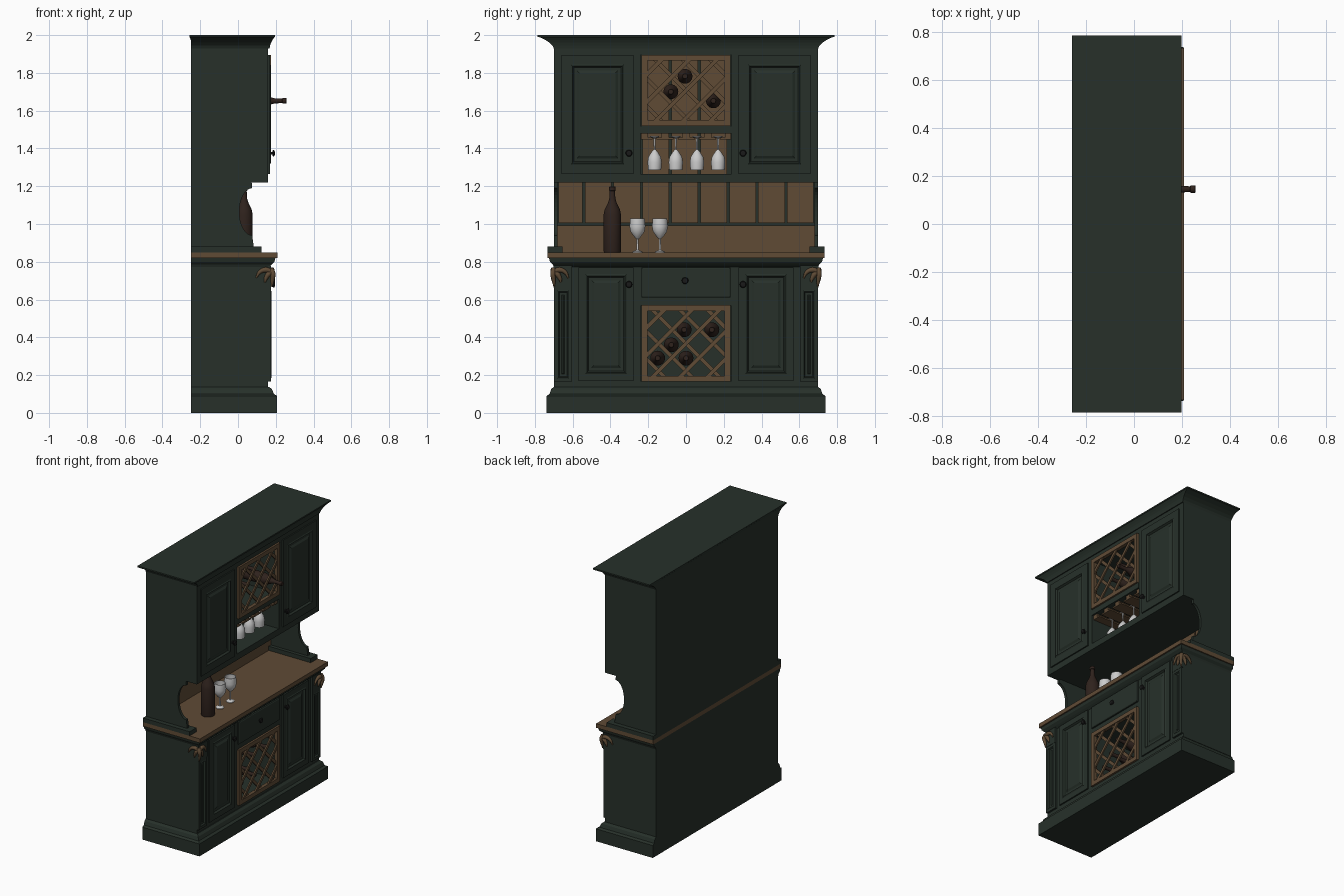
import bpy, bmesh, math
from mathutils import Matrix, Vector

if "Cube" in bpy.data.objects:
    bpy.data.objects.remove(bpy.data.objects["Cube"])


def material(name, rgb):
    m = bpy.data.materials.new(name)
    m.diffuse_color = (*rgb, 1)
    m.use_nodes = True
    m.node_tree.nodes["Principled BSDF"].inputs["Base Color"].default_value = m.diffuse_color
    return m


GREEN = material("dark_green_paint", (0.02, 0.03, 0.023))
WOOD = material("tan_wood", (0.115, 0.07, 0.036))
BROWN = material("bottle_brown", (0.028, 0.016, 0.012))
BLACK = material("knob_black", (0.01, 0.01, 0.01))


def finish(name, bm, mat=None, smooth=False):
    bmesh.ops.recalc_face_normals(bm, faces=bm.faces[:])
    me = bpy.data.meshes.new(name)
    bm.to_mesh(me)
    bm.free()
    ob = bpy.data.objects.new(name, me)
    bpy.context.collection.objects.link(ob)
    if mat:
        me.materials.append(mat)
    if smooth:
        bpy.ops.object.select_all(action='DESELECT')
        ob.select_set(True)
        bpy.context.view_layer.objects.active = ob
        bpy.ops.object.shade_smooth_by_angle(angle=math.radians(35))
    return ob


def box(name, x, y, z, mat=GREEN, insets=()):
    """Box from (min, max) ranges; insets step the +x face in or out."""
    y, z = sorted(y), sorted(z)
    bm = bmesh.new()
    bmesh.ops.create_cube(bm, size=1)
    for v in bm.verts:
        v.co = [r[0] if c < 0 else r[1] for c, r in zip(v.co, (x, y, z))]
    bm.normal_update()
    front = max(bm.faces, key=lambda f: f.calc_center_median().x)
    for t, d in insets:
        bmesh.ops.inset_region(bm, faces=[front], thickness=t, depth=d, use_even_offset=True)
    return finish(name, bm, mat)


def loft(name, levels, mat=GREEN):
    """Stacked rectangles (z, half width, front x, back x) for mouldings."""
    bm = bmesh.new()
    rings = [[bm.verts.new(p) for p in ((b, -w, z), (f, -w, z), (f, w, z), (b, w, z))]
             for z, w, f, b in levels]
    for a, b in zip(rings, rings[1:]):
        for i in range(4):
            bm.faces.new((a[i], a[(i + 1) % 4], b[(i + 1) % 4], b[i]))
    bm.faces.new(rings[0])
    bm.faces.new(rings[-1])
    return finish(name, bm, mat)


def prism(name, pts, axis, lo, hi, mat=GREEN):
    """Extrude a 2D outline: (x,z) along y or (y,z) along x."""
    bm = bmesh.new()
    put = (lambda p, t: (p[0], t, p[1])) if axis == 'y' else (lambda p, t: (t, p[0], p[1]))
    a = [bm.verts.new(put(p, lo)) for p in pts]
    b = [bm.verts.new(put(p, hi)) for p in pts]
    bm.faces.new(a)
    bm.faces.new(b)
    for i in range(len(a)):
        j = (i + 1) % len(a)
        bm.faces.new((a[i], a[j], b[j], b[i]))
    return finish(name, bm, mat)


def lathe(name, profile, mat, matrix, n=24):
    bm = bmesh.new()
    rings = [[bm.verts.new((r * math.cos(k * math.tau / n), r * math.sin(k * math.tau / n), h))
              for k in range(n)] for r, h in profile]
    for a, b in zip(rings, rings[1:]):
        for i in range(n):
            bm.faces.new((a[i], a[(i + 1) % n], b[(i + 1) % n], b[i]))
    bmesh.ops.remove_doubles(bm, verts=bm.verts[:], dist=1e-5)
    bm.transform(matrix)
    return finish(name, bm, mat, True)


def at(x, y, z):
    return Matrix.Translation((x, y, z))


TO_FRONT = Matrix.Rotation(math.pi / 2, 4, 'Y')
BACK = -0.25
BEAD = ((0.008, 0.005), (0.008, -0.013), (0.016, 0), (0.014, 0.008))

# base: plinth, carcass around the rack opening, counter
loft("plinth", [(0, .738, .207, BACK), (.09, .738, .207, BACK), (.1, .722, .19, BACK),
                (.125, .714, .18, BACK), (.138, .70, .165, BACK)])
box("lower_back", (BACK, -.22), (-.70, .70), (.13, .80))
box("lower_bottom_rail", (BACK, .16), (-.24, .24), (.13, .17))
box("drawer_housing", (BACK, .16), (-.24, .24), (.565, .80))
loft("counter_moulding", [(.772, .70, .16, BACK), (.785, .705, .178, BACK),
                          (.80, .72, .193, BACK), (.82, .725, .198, BACK)])
box("countertop", (BACK, .208), (-.733, .733), (.82, .85), WOOD)
box("drawer_front", (.16, .17), (-.235, .235), (.61, .77), GREEN, ((.006, .004),))

# hutch: carcass around the centre niche, crown
box("hutch_back", (BACK, -.225), (-.70, .70), (.85, 1.94))
box("upper_bottom", (BACK, .16), (-.24, .24), (1.22, 1.265))
box("niche_shelf", (BACK, .162), (-.24, .24), (1.48, 1.52))
box("upper_top_rail", (BACK, .16), (-.24, .24), (1.895, 1.94))
loft("crown", [(1.93, .70, .167, BACK), (1.945, .707, .17, BACK), (1.96, .722, .175, BACK),
               (1.975, .745, .183, BACK), (1.988, .772, .192, -.256),
               (1.99, .785, .197, -.258), (2.0, .785, .197, -.258)])

# curved hutch sides have a hollow front edge
arc = [(.075 - .068 * math.cos(t), 1.065 + .125 * math.sin(t))
       for t in [math.pi / 2 - math.pi * i / 16 for i in range(17)]]
side_outline = [(BACK, 1.225), (.072, 1.225)] + arc + [(.085, .87), (BACK, .87)]

knob = [(0, 0), (.012, 0), (.012, .003), (.006, .006), (.006, .012), (.014, .014),
        (.018, .019), (.014, .025), (0, .027)]
lathe("drawer_knob", knob, BLACK, at(.17, -.005, .70) @ TO_FRONT, 16)


def leaves(name, petals):
    """Tapered curling leaves of a carved corner bracket."""
    cu = bpy.data.curves.new(name, 'CURVE')
    cu.dimensions = '3D'
    cu.bevel_depth = .013
    cu.bevel_resolution = 2
    cu.resolution_u = 6
    cu.use_fill_caps = True
    for pts in petals:
        sp = cu.splines.new('BEZIER')
        sp.bezier_points.add(len(pts) - 1)
        for bp, co, r in zip(sp.bezier_points, pts, (1.0, 1.1, .8, .3)):
            bp.co, bp.radius = co, r
            bp.handle_left_type = bp.handle_right_type = 'AUTO'
    ob = bpy.data.objects.new(name, cu)
    bpy.context.collection.objects.link(ob)
    cu.materials.append(WOOD)
    bpy.ops.object.select_all(action='DESELECT')
    ob.select_set(True)
    bpy.context.view_layer.objects.active = ob
    bpy.ops.object.convert(target='MESH')


# everything mirrored left and right
for s, side in ((-1, "left"), (1, "right")):
    box(side + "_lower_cabinet", (BACK, .16), (s * .24, s * .70), (.13, .80))
    box(side + "_lower_door", (.16, .170), (s * .278, s * .568), (.17, .77), GREEN, ((.036, 0),) + BEAD)
    box(side + "_pilaster", (.16, .174), (s * .603, s * .698), (.165, .665), GREEN,
        ((.016, 0), (.006, .003), (.006, -.01), (.012, 0), (.006, .005)))
    box(side + "_pilaster_cap", (.16, .176), (s * .603, s * .702), (.665, .78))
    box(side + "_upper_cabinet", (BACK, .16), (s * .24, s * .70), (1.22, 1.94))
    box(side + "_upper_door", (.16, .169), (s * .278, s * .66), (1.265, 1.895), GREEN, ((.05, 0),) + BEAD)
    box(side + "_side_foot", (BACK, .125), (s * .655, s * .733), (.85, .88))
    prism(side + "_curved_side", side_outline, 'y', s * .68, s * .70)
    for z, tag in ((1.375, "upper"), (.68, "lower")):
        lathe(f"{side}_{tag}_knob", knob, BLACK, at(.169, s * .302, z) @ TO_FRONT, 16)
    leaves(side + "_leaf_bracket", [
        [(.175, s * .702, .75), (.145, s * .704, .757), (.115, s * .704, .745), (.096, s * .704, .715)],
        [(.175, s * .702, .745), (.16, s * .704, .733), (.147, s * .704, .71), (.142, s * .704, .69)],
        [(.176, s * .70, .765), (.185, s * .705, .735), (.182, s * .70, .70), (.178, s * .698, .668)],
        [(.178, s * .695, .75), (.18, s * .67, .757), (.18, s * .64, .745), (.18, s * .622, .712)],
        [(.178, s * .695, .745), (.18, s * .68, .733), (.18, s * .667, .71), (.18, s * .662, .69)]])

# tan backboards with grooves between the planks
edges = [-.68] + [-.542 + .153 * k for k in range(8)] + [.68]
box("backsplash_board", (-.225, -.212), (-.68, .68), (.85, .992), WOOD)
for i, (a, b) in enumerate(zip(edges, edges[1:])):
    box(f"backsplash_plank_{i}", (-.225, -.212), (a + .006, b - .006), (1.004, 1.22), WOOD)
    if a > -.3 and b < .3:
        box(f"niche_plank_{i}", (-.225, -.212), (a + .006, b - .006), (1.265, 1.895), WOOD)


# lattice wine racks
def rack(name, z0, z1, hw=.235, border=.03, step=.146):
    x = (.148, .174)
    for s in (-1, 1):
        box(f"{name}_stile", x, (s * hw, s * (hw - border)), (z0, z1), WOOD)
    for z in (z0, z1 - border):
        box(f"{name}_rail", x, (border - hw, hw - border), (z, z + border), WOOD)
    zc, a, b, h = (z0 + z1) / 2, hw - border + .012, (z1 - z0) / 2 - border + .012, .0075
    for s, layer in ((1, (.15, .16)), (-1, (.16, .17))):
        for k in range(-3, 4):
            c = k * step                       # centre line: z = c - s*y
            ys = sorted((s * (c - b), s * (c + b)))
            lo, hi = max(-a, ys[0]), min(a, ys[1])
            if hi - lo > .03:
                p, q = (lo, zc + c - s * lo), (hi, zc + c - s * hi)
                outline = [(p[0] - h, p[1] - s * h), (q[0] - h, q[1] - s * h),
                           (q[0] + h, q[1] + s * h), (p[0] + h, p[1] + s * h)]
                prism(f"{name}_slat", outline, 'x', *layer, WOOD)


rack("upper_rack", 1.52, 1.895)
rack("lower_rack", .165, .57)

# bottles
bottle = [(0, 0), (.044, 0), (.046, .006), (.046, .20), (.04, .228), (.024, .26), (.016, .285),
          (.014, .325), (.018, .327), (.018, .345), (.015, .348), (0, .348)]
lathe("standing_bottle", bottle, BROWN, at(.032, -.39, .85))
slim = Matrix.Diagonal((.85, .85, 1, 1))
for y, z, tip in ((-.08, 1.70, .14), (-.005, 1.782, .14), (.145, 1.652, .257), (-.01, .44, .14),
                  (.137, .44, .14), (-.078, .36, .14), (-.15, .29, .14), (0, .29, .14)):
    lathe("racked_bottle", bottle, BROWN, at(tip - .348, y, z) @ TO_FRONT @ slim)

# glasses: two on the counter, four hanging from slotted rails
glass = [(0, 0), (.027, 0), (.027, .004), (.006, .012), (.005, .07), (.018, .083), (.037, .11),
         (.042, .138), (.038, .18), (.035, .18), (.039, .138), (.034, .112), (.015, .088), (0, .085)]
for y in (-.257, -.138):
    lathe("counter_glass", glass, None, at(.035, y, .85))
flip = Matrix.Diagonal((.9, .9, -1, 1))
for k in range(4):
    lathe("hanging_glass", glass, None, at(.05, -.166 + .112 * k, 1.465) @ flip)
for k in range(5):
    y = -.222 + .112 * k
    lo, hi = max(-.238, y - .045), min(.238, y + .045)
    box("glass_rail_flange", (-.21, .15), (lo, hi), (1.448, 1.458), WOOD)
    box("glass_rail_web", (-.21, .15), (max(-.238, y - .02), min(.238, y + .02)), (1.458, 1.48), WOOD)
